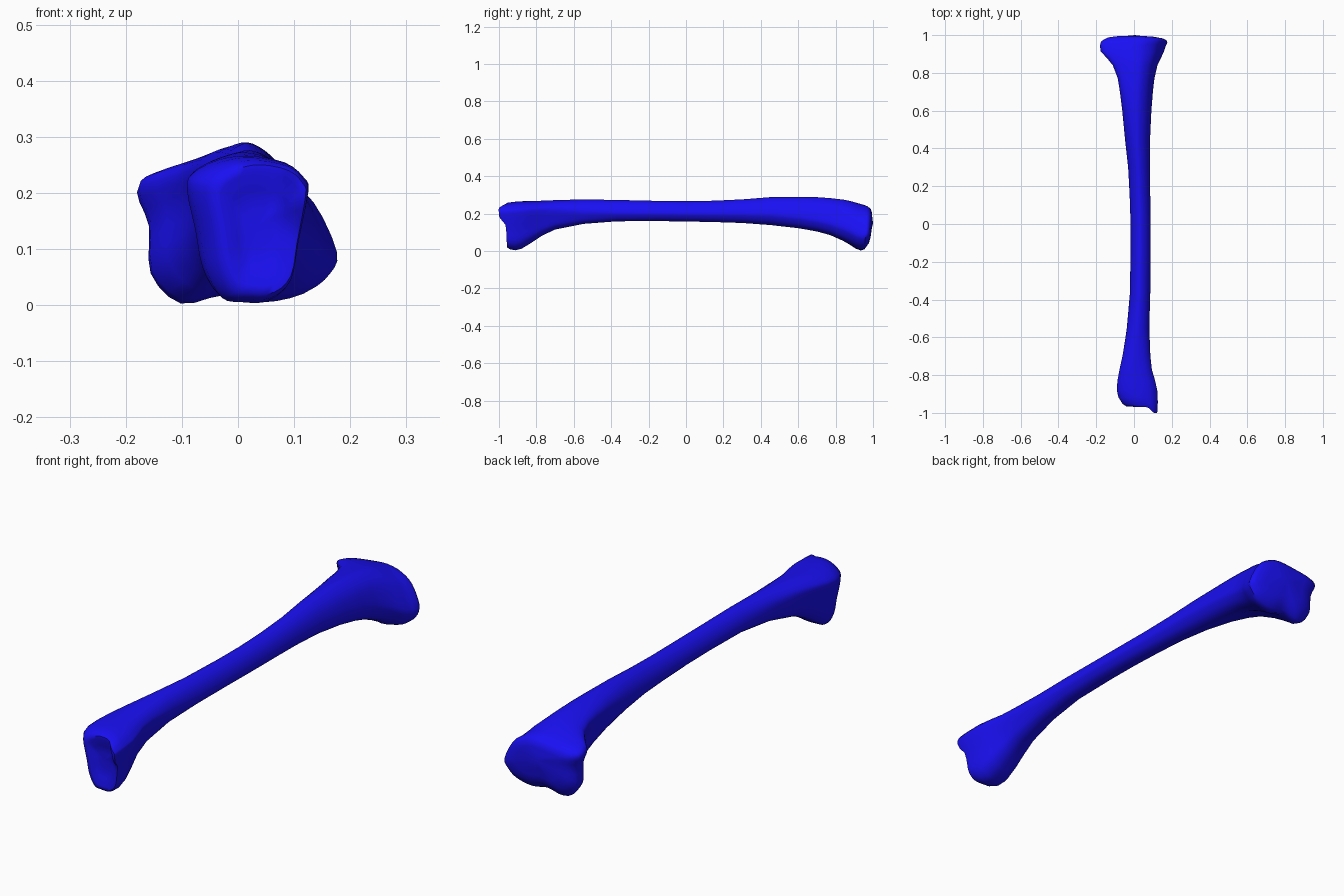
import bpy, bmesh
from mathutils import Vector

if "Cube" in bpy.data.objects:
    bpy.data.objects.remove(bpy.data.objects["Cube"])

# Cross-sections (x, z), matching point for point, starting at the top ridge
KNEE = [(.02, .265), (.08, .247), (.135, .2), (.177, .1), (.165, .055), (.125, .02), (.05, .004),
        (-.02, .018), (-.1, .002), (-.155, .06), (-.158, .15), (-.18, .215), (-.15, .242), (-.07, .257)]
SHAFT = [(.5, 1), (.72, .9), (.9, .7), (1, .42), (.96, .25), (.82, .08), (.62, 0),
         (.45, 0), (.25, .08), (.08, .22), (0, .42), (.06, .65), (.18, .83), (.33, .95)]
ANKLE = [(.02, .268), (.085, .256), (.118, .23), (.125, .205), (.105, .11), (.09, .04), (.05, .006),
         (0, .004), (-.035, .012), (-.062, .06), (-.075, .13), (-.09, .205), (-.08, .235), (-.035, .26)]

# Stations along the bone: y, x min, x max, z min, z max
STATIONS = [
    (-.968, -.04, .121, .02, .25), (-.955, -.06, .125, .01, .258), (-.92, -.082, .126, .004, .263),
    (-.88, -.091, .123, .012, .266), (-.83, -.088, .112, .042, .267), (-.77, -.078, .095, .082, .269),
    (-.7, -.064, .087, .115, .272), (-.55, -.04, .081, .145, .276), (-.37, -.022, .086, .159, .273),
    (-.15, -.018, .088, .16, .268), (0, -.018, .088, .158, .267), (.15, -.023, .086, .155, .269),
    (.3, -.031, .084, .15, .276), (.45, -.048, .085, .139, .288), (.6, -.065, .092, .121, .29),
    (.7, -.078, .1, .103, .288), (.77, -.088, .108, .084, .283), (.84, -.113, .124, .053, .275),
    (.88, -.145, .143, .031, .267), (.915, -.177, .158, .012, .257), (.95, -.18, .167, .003, .247),
    (.97, -.174, .177, .01, .24), (.983, -.155, .172, .03, .23)]
STEPS = 3


def smooth(a, b, t):
    t = max(0, min(1, (t - a) / (b - a)))
    return t * t * (3 - 2 * t)


def unit_loop(points):
    """Round the closed profile with a spline and scale it to the unit square."""
    p = [Vector(q) for q in points]
    n = len(p)
    out = []
    for i in range(n):
        a, b, c, d = p[i - 1], p[i], p[(i + 1) % n], p[(i + 2) % n]
        for k in range(STEPS):
            t = k / STEPS
            out.append(.5 * (2 * b + (c - a) * t + (2 * a - 5 * b + 4 * c - d) * t * t
                             + (3 * b - a - 3 * c + d) * t ** 3))
    lo = Vector((min(q.x for q in out), min(q.y for q in out)))
    hi = Vector((max(q.x for q in out), max(q.y for q in out)))
    return [Vector(((q.x - lo.x) / (hi.x - lo.x), (q.y - lo.y) / (hi.y - lo.y))) for q in out]


knee, shaft, ankle = map(unit_loop, (KNEE, SHAFT, ANKLE))


def warp(x, y, z):
    """Slope the two joint faces and draw out the ankle spur."""
    high = min(1, z / .25)
    dy = -.016 * (1 - high) * smooth(.88, .96, y)
    end = smooth(-.88, -.955, y) if y < -.88 else 0
    dy += end * (.012 * (1 - high) - .035 * smooth(.065, .112, x) * smooth(.13, .19, z))
    return (x, y + dy, z)


def ring_points(y, x0, x1, z0, z1):
    wk, wa = smooth(.4, .92, y), smooth(.4, .88, -y)
    pts = []
    for k, s, a in zip(knee, shaft, ankle):
        q = k * wk + a * wa + s * (1 - wk - wa)
        pts.append((x0 + q.x * (x1 - x0), y, z0 + q.y * (z1 - z0)))
    return pts


def inset(points, scale, y, cx, cz):
    return [(cx + (x - cx) * scale, y, cz + (z - cz) * scale) for x, _, z in points]


# Shaft rings, with inset rings closing a hollow ankle face and a domed knee face
rings = [ring_points(*s) for s in STATIONS]
low, top = rings[0], rings[-1]
rings = ([inset(low, s, y, .035, .14) for s, y in ((.3, -.951), (.6, -.957), (.88, -.968))] + rings
         + [inset(top, s, y, .005, .15) for s, y in ((.9, .991), (.65, .998), (.3, 1.001))])

bm = bmesh.new()
loops = [[bm.verts.new(warp(*p)) for p in r] for r in rings]
n = len(loops[0])
for a, b in zip(loops, loops[1:]):
    for i in range(n):
        j = (i + 1) % n
        bm.faces.new((a[i], a[j], b[j], b[i]))
for loop, centre in ((loops[0], (.035, -.949, .14)), (loops[-1], (.005, 1, .15))):
    c = bm.verts.new(centre)
    for i in range(n):
        bm.faces.new((loop[i], loop[(i + 1) % n], c))
bmesh.ops.recalc_face_normals(bm, faces=bm.faces)

mesh = bpy.data.meshes.new("shin_bone")
bm.to_mesh(mesh)
bm.free()
bone = bpy.data.objects.new("shin_bone", mesh)
bpy.context.collection.objects.link(bone)

# Blue finish and smooth shading
mat = bpy.data.materials.new("blue")
mat.diffuse_color = (.01, .005, .9, 1)
mat.use_nodes = True
mat.node_tree.nodes["Principled BSDF"].inputs["Base Color"].default_value = mat.diffuse_color
mesh.materials.append(mat)
bpy.context.view_layer.objects.active = bone
bone.select_set(True)
bpy.ops.object.shade_smooth_by_angle(angle=.9)
